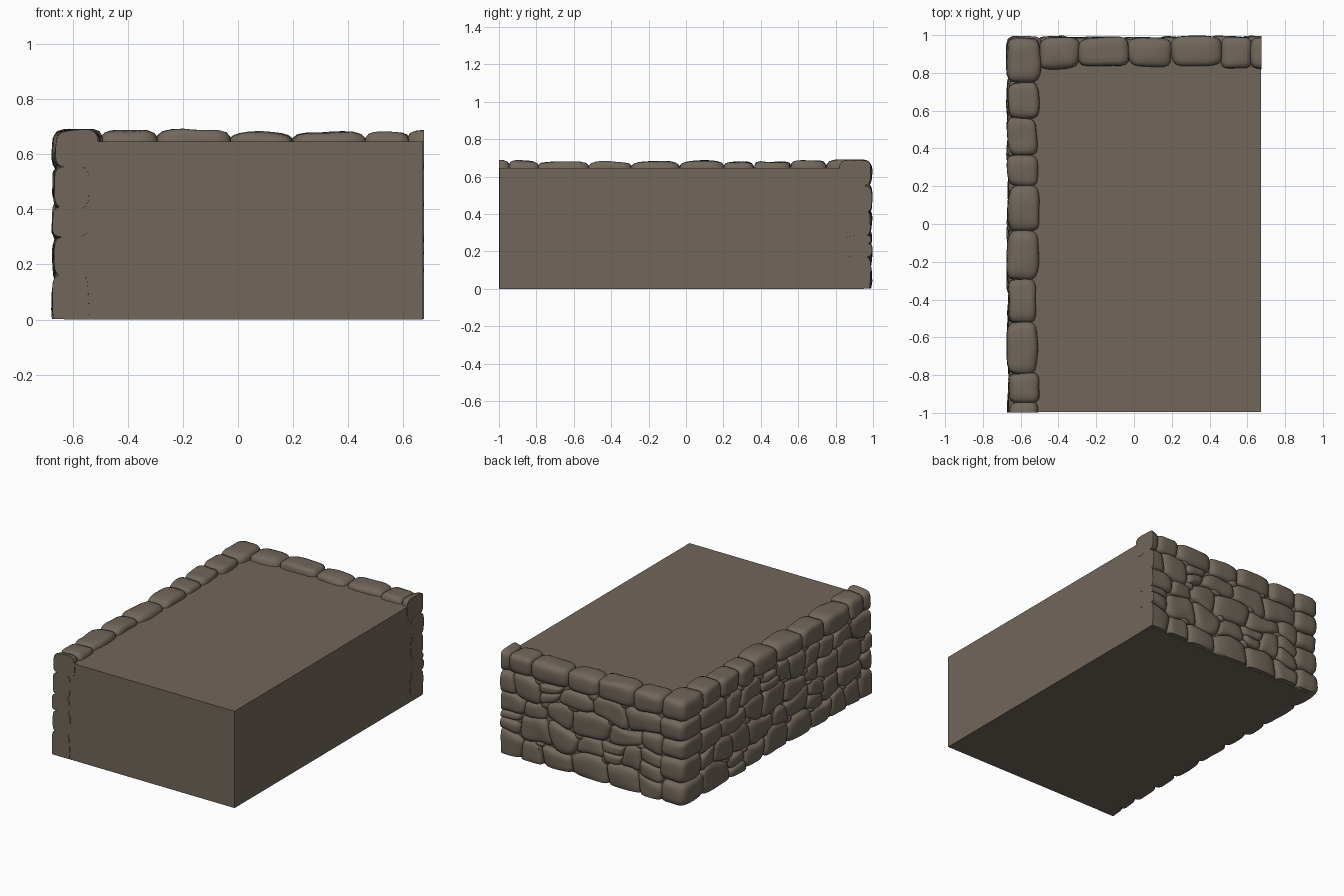
import bpy, bmesh, math, random
from mathutils import Vector, noise

if "Cube" in bpy.data.objects:
    bpy.data.objects.remove(bpy.data.objects["Cube"])

random.seed(11)
stone = bpy.data.materials.new("grey brown stone")
stone.diffuse_color = (0.165, 0.135, 0.105, 1)
stone.use_nodes = True
stone.node_tree.nodes["Principled BSDF"].inputs["Base Color"].default_value = stone.diffuse_color


def finish(bm, name, smooth):
    me = bpy.data.meshes.new(name)
    bmesh.ops.recalc_face_normals(bm, faces=bm.faces[:])
    bm.to_mesh(me)
    bm.free()
    ob = bpy.data.objects.new(name, me)
    bpy.context.collection.objects.link(ob)
    me.materials.append(stone)
    if smooth:
        bpy.ops.object.select_all(action='DESELECT')
        ob.select_set(True)
        bpy.context.view_layer.objects.active = ob
        bpy.ops.object.shade_smooth_by_angle(angle=math.radians(50))


def add_stone(bm, place, n=4.5, rough=0.006, cuts=5):
    """Rounded block; place maps (a, b, c) in -1..1 to a world point."""
    part = bmesh.new()
    bmesh.ops.create_cube(part, size=2)
    bmesh.ops.subdivide_edges(part, edges=part.edges[:], cuts=cuts, use_grid_fill=True)
    off = Vector((random.uniform(0, 50), random.uniform(0, 50), 0))
    for v in part.verts:
        p = v.co.copy()
        r = sum(abs(t) ** n for t in p) ** (1 / n)
        w = place(p.x / r, p.y / r, p.z / r)
        v.co = w + noise.noise_vector(w * 9 + off) * rough * 1.5
    tmp = bpy.data.meshes.new("stone_part")
    part.to_mesh(tmp)
    part.free()
    bm.from_mesh(tmp)
    bpy.data.meshes.remove(tmp)


def clip(bm):
    # flat cut ends on the open sides and the ground
    for co, no in (((0.674, 0, 0), (1, 0, 0)), ((0, -0.999, 0), (0, -1, 0)),
                   ((0, 0, 0.001), (0, 0, -1))):
        g = bmesh.ops.bisect_plane(bm, geom=bm.verts[:] + bm.edges[:] + bm.faces[:],
                                   plane_co=co, plane_no=no, clear_outer=True)
        es = [e for e in g['geom_cut'] if isinstance(e, bmesh.types.BMEdge) and e.is_valid]
        if es:
            bmesh.ops.holes_fill(bm, edges=es, sides=0)


def left(u, v, d):
    return Vector((-0.667 + d, u, v))


def back(u, v, d):
    return Vector((u, 0.988 - d, v))


ROWS = [-0.015, 0.14, 0.285, 0.42, 0.55]


def level(r, u):
    # wavy bed joint number r
    amp = 0.006 if r in (0, 4) else 0.02
    return ROWS[r] + amp * math.sin(8 * u + 2.3 * r) + amp * 0.6 * math.sin(19 * u + r)


def quad_stone(bm, face, ul, ur, vb, vt, depth=0.13):
    """Stone filling a cell with slanted sides; vb and vt give the height at u."""
    out = random.uniform(-0.004, 0.006)
    tilt = random.uniform(-0.006, 0.006)

    def place(a, b, c):
        a, b = a * 1.03, b * 1.05
        t = (b + 1) / 2
        l = ul[0] + (ul[1] - ul[0]) * t
        r = ur[0] + (ur[1] - ur[0]) * t
        u = l + (r - l) * (a + 1) / 2
        v = vb(u) + (vt(u) - vb(u)) * t
        return face(u, v, depth / 2 * (1 - c) - out + tilt * a)
    add_stone(bm, place, n=random.uniform(3.8, 5.5))


def wall(name, face, start, end, top_joints):
    bm = bmesh.new()
    # irregular courses
    for r in range(4):
        u = start
        edge = (u, u)
        lo = lambda x: level(r, x)
        hi = lambda x: level(r + 1, x)
        while u < end:
            w = random.uniform(0.13, 0.27)
            u = u + w if end - u - w > 0.11 else end
            s = 0 if u >= end else random.uniform(-0.022, 0.022)
            nxt = (u - s, u + s)
            if w < 0.19 and random.random() < 0.45:
                k = random.uniform(0.4, 0.62)
                mid = lambda x: lo(x) + (hi(x) - lo(x)) * k
                m0 = edge[0] + (edge[1] - edge[0]) * k
                m1 = nxt[0] + (nxt[1] - nxt[0]) * k
                quad_stone(bm, face, (edge[0], m0), (nxt[0], m1), lo, mid)
                quad_stone(bm, face, (m0, edge[1]), (m1, nxt[1]), mid, hi)
            else:
                quad_stone(bm, face, edge, nxt, lo, hi)
            # small chip wedged at the joint
            if u < end and random.random() < 0.6:
                cu, cv = nxt[1], hi(nxt[1])
                sa, sb = random.uniform(0.025, 0.045), random.uniform(0.018, 0.03)
                add_stone(bm, lambda a, b, c: face(cu + a * sa, cv + b * sb, 0.045 - 0.037 * c),
                          n=3, rough=0.004, cuts=3)
            edge = nxt
    # coping stones along the top
    for a0, a1 in zip(top_joints, top_joints[1:]):
        h = random.uniform(0.676, 0.687)
        quad_stone(bm, face, (a0, a0), (a1, a1), lambda x: level(4, x),
                   lambda x: h, random.uniform(0.15, 0.17))
    clip(bm)
    finish(bm, name, True)


# solid core with flat open sides
bm = bmesh.new()
c0, c1 = (-0.632, -0.996, 0), (0.672, 0.953, 0.645)
bmesh.ops.create_cube(bm, size=1)
for v in bm.verts:
    v.co = Vector([c0[i] + (c1[i] - c0[i]) * (v.co[i] + 0.5) for i in range(3)])
finish(bm, "core_block", False)

# two stone-faced sides
wall("left_stone_wall", left, -1.08, 0.78,
     [-1.12, -0.945, -0.79, -0.525, -0.295, -0.035, 0.2, 0.365, 0.56, 0.75])
wall("back_stone_wall", back, -0.5, 0.78,
     [-0.5, -0.29, -0.03, 0.2, 0.465, 0.62, 0.8])

# corner stones, alternating long and short
bm = bmesh.new()
CORNER = [-0.012, 0.14, 0.295, 0.42, 0.55, 0.688]
for i in range(5):
    z0, z1 = CORNER[i], CORNER[i + 1]
    x1 = -0.495 if i % 2 == 0 else -0.48
    y0 = 0.75 if i % 2 == 0 else 0.77
    ox, oy = random.uniform(-0.004, 0.004), random.uniform(-0.004, 0.004)
    a0 = Vector((-0.672 + ox, y0, z0 - 0.003))
    a1 = Vector((x1, 0.988 + oy, z1 + 0.003))
    add_stone(bm, lambda a, b, c: Vector(((a0.x + a1.x) / 2 + a * (a1.x - a0.x) / 2,
                                          (a0.y + a1.y) / 2 + b * (a1.y - a0.y) / 2,
                                          (a0.z + a1.z) / 2 + c * (a1.z - a0.z) / 2)), n=5)
clip(bm)
finish(bm, "corner_stones", True)
